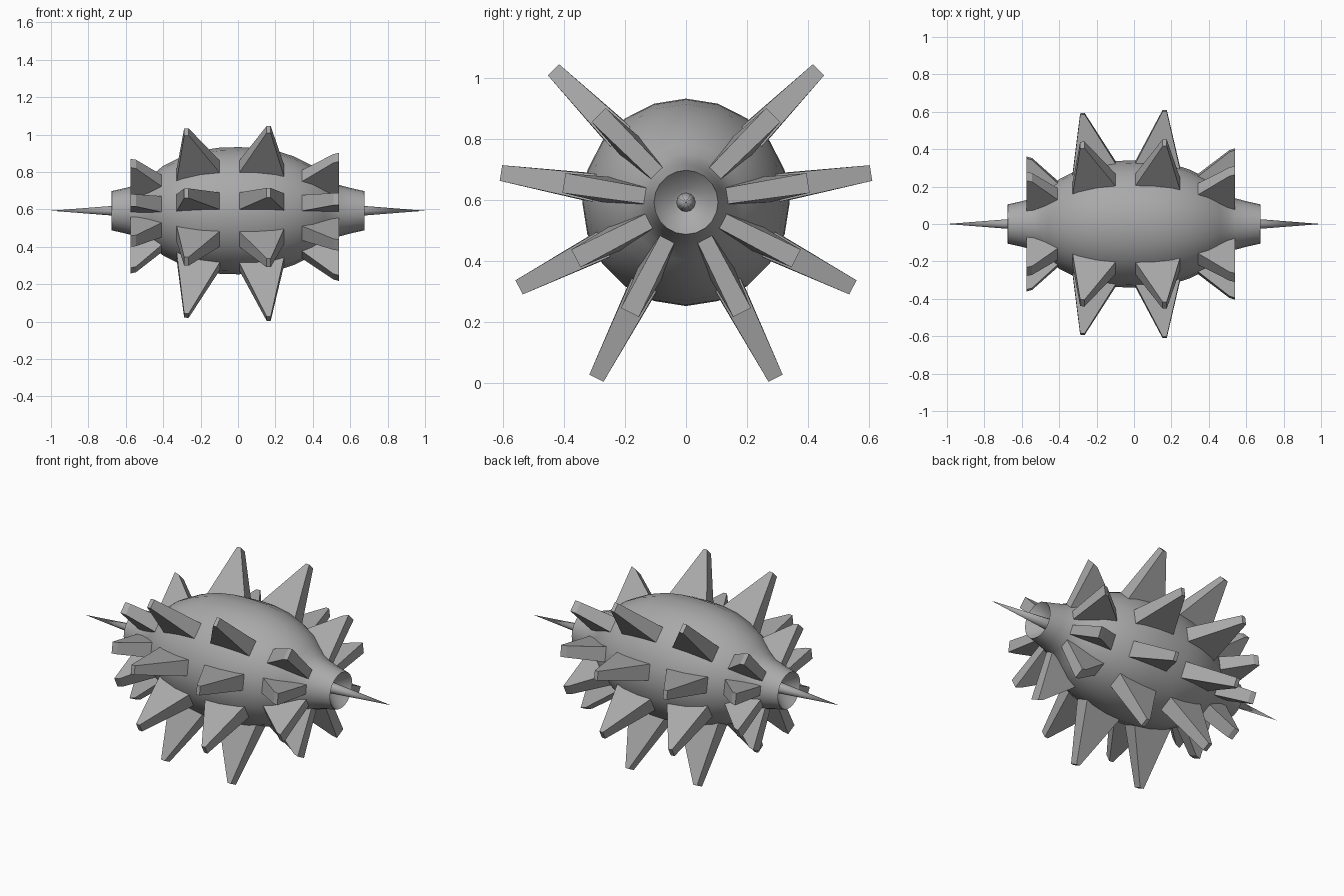
import bpy, bmesh, math
from mathutils import Vector

cube = bpy.data.objects.get("Cube")
if cube:
    bpy.data.objects.remove(cube, do_unlink=True)

AXIS_Z = 0.593

grey = bpy.data.materials.new("grey metal")
grey.use_nodes = True
grey.diffuse_color = (0.4, 0.4, 0.4, 1)
grey.node_tree.nodes["Principled BSDF"].inputs["Base Color"].default_value = (0.4, 0.4, 0.4, 1)


def finish(bm, name, smooth=False):
    bmesh.ops.recalc_face_normals(bm, faces=bm.faces)
    mesh = bpy.data.meshes.new(name)
    bm.to_mesh(mesh)
    bm.free()
    mesh.materials.append(grey)
    obj = bpy.data.objects.new(name, mesh)
    obj.location.z = AXIS_Z
    bpy.context.collection.objects.link(obj)
    if smooth:
        bpy.ops.object.select_all(action='DESELECT')
        obj.select_set(True)
        bpy.context.view_layer.objects.active = obj
        bpy.ops.object.shade_smooth_by_angle(angle=math.radians(40))
    return obj


def lathe(name, profile, segments):
    """Spin (x, radius) points round the x axis."""
    bm = bmesh.new()
    verts = [bm.verts.new((x, 0, r)) for x, r in profile]
    edges = [bm.edges.new(pair) for pair in zip(verts, verts[1:])]
    bmesh.ops.spin(bm, geom=verts + edges, cent=(0, 0, 0), axis=(1, 0, 0),
                   angle=math.tau, steps=segments, use_duplicate=False)
    bmesh.ops.remove_doubles(bm, verts=bm.verts, dist=1e-4)
    return finish(bm, name, True)


# Spindle body with flared necks and dished ends
half = [(0, .34), (.1, .337), (.2, .322), (.3, .29), (.4, .24), (.46, .19),
        (.5, .158), (.54, .138), (.6, .122), (.675, .105), (.61, .045), (.6, 0)]
lathe("body", [(-x, r) for x, r in reversed(half[1:])] + half, 20)

# Needles at both ends
for side, label in ((1, "left"), (-1, "right")):
    lathe(label + "_needle", [(side * .58, 0), (side * .58, .033), (side * 1.0, 0)], 12)


def fin(name, angle, section):
    """Tapered fin: (x, radius, half width) corners, turned round the x axis."""
    out = Vector((0, math.cos(angle), math.sin(angle)))
    across = Vector((0, -math.sin(angle), math.cos(angle)))
    bm = bmesh.new()
    rings = [[bm.verts.new(Vector((x, 0, 0)) + out * r + across * w * s)
              for x, r, w in section] for s in (-1, 1)]
    for ring in rings:
        bm.faces.new(ring)
    n = len(section)
    for i in range(n):
        j = (i + 1) % n
        bm.faces.new((rings[0][i], rings[0][j], rings[1][j], rings[1][i]))
    finish(bm, name)


# Four fins per row: outer base, outer tip, inner tip, inner base
FINS = {
    "left_small_fin": [(.54, .115, .026), (.54, .405, .033), (.51, .395, .033), (.33, .255, .044)],
    "left_large_fin": [(.25, .285, .047), (.175, .614, .026), (.153, .614, .026), (0, .32, .047)],
    "right_large_fin": [(-.33, .255, .047), (-.288, .595, .026), (-.264, .597, .026), (-.09, .32, .047)],
    "right_small_fin": [(-.575, .11, .026), (-.575, .36, .033), (-.545, .352, .033), (-.4, .22, .044)],
}

# Four rows of fins on each side, the lowest row slightly longer
for row, degrees in enumerate((45, 9, -27, -63)):
    for side, angle in (("back", degrees), ("front", 180 - degrees)):
        for label, section in FINS.items():
            extra = .033 if row == 3 and "large" in label else 0
            corners = [(x, r + (extra if i in (1, 2) else 0), w)
                       for i, (x, r, w) in enumerate(section)]
            fin(f"{side}_{label}_{row + 1}", math.radians(angle), corners)
